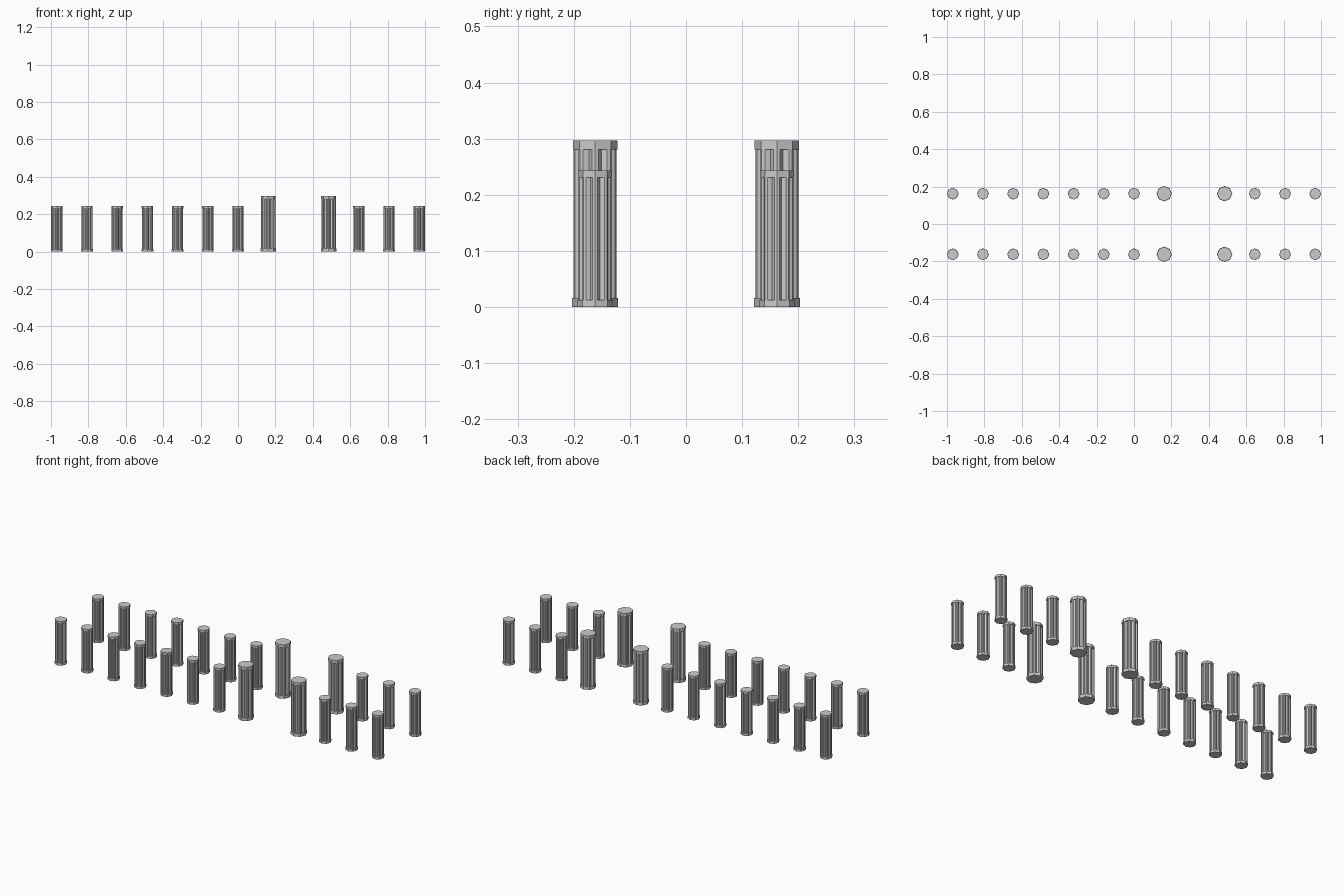
import bpy, bmesh
from math import pi
from mathutils import Vector, Matrix

if "Cube" in bpy.data.objects:
    bpy.data.objects.remove(bpy.data.objects["Cube"])

SIDES = 8
STEP = 0.1615
ROW_Y = 0.162


def octagon(r):
    return [Vector((r, 0, 0)) @ Matrix.Rotation(-2 * pi * i / SIDES, 3, 'Z') for i in range(SIDES)]


def fluted(r, depth):
    # octagon with a V-shaped groove cut into every flat side
    pts, corners = [], octagon(r)
    corners.sort(key=lambda p: Vector((p.x, p.y)).angle_signed(Vector((1, 0))) % (2 * pi - 1e-5))
    for i, a in enumerate(corners):
        b = corners[(i + 1) % SIDES]
        mid = (a + b) / 2
        pts += [a, a.lerp(b, 0.22), mid - mid.normalized() * depth, a.lerp(b, 0.78)]
    return pts


def prism(bm, pts, z0, z1):
    low = [bm.verts.new((p.x, p.y, z0)) for p in pts]
    high = [bm.verts.new((p.x, p.y, z1)) for p in pts]
    bm.faces.new(low)
    bm.faces.new(high)
    for i in range(len(pts)):
        j = (i + 1) % len(pts)
        bm.faces.new((low[i], low[j], high[j], high[i]))


def column_mesh(name, base_r, cap_r, height, band):
    bm = bmesh.new()
    prism(bm, octagon(base_r), 0, band)                                        # base
    prism(bm, fluted(cap_r * 0.97, base_r * 0.16), band, height - band)        # fluted shaft
    prism(bm, octagon(cap_r), height - band, height)                           # cap
    bmesh.ops.recalc_face_normals(bm, faces=bm.faces)
    me = bpy.data.meshes.new(name)
    bm.to_mesh(me)
    bm.free()
    return me


small = column_mesh("small_column", 0.0315, 0.0305, 0.243, 0.0125)
large = column_mesh("large_column", 0.041, 0.0395, 0.297, 0.016)

# two rows of columns, with taller ones flanking the gap
for side, y in (("front", -ROW_Y), ("back", ROW_Y)):
    for i in range(-6, 7):
        if i == 2:
            continue
        me = large if i in (1, 3) else small
        ob = bpy.data.objects.new(f"{side}_{me.name}", me)
        ob.location = (i * STEP, y, 0)
        bpy.context.collection.objects.link(ob)
